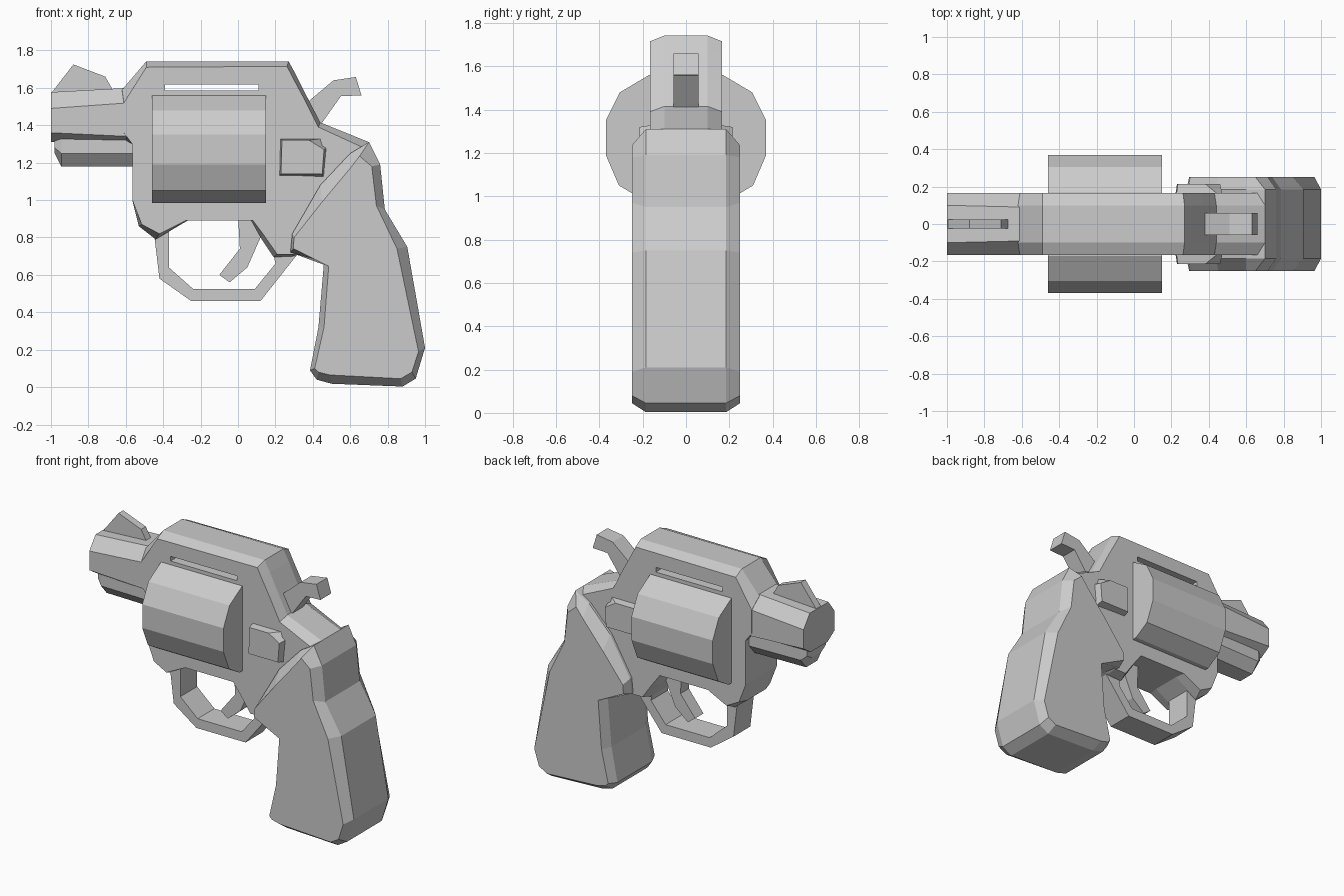
import bpy, bmesh
from mathutils import Vector


def loft(name, layers, axis='Y'):
    """Skin a stack of (depth, profile) layers; profiles are (x,z) for Y or (y,z) for X."""
    bm = bmesh.new()
    rings = []
    for d, prof in layers:
        rings.append([bm.verts.new((a, d, b) if axis == 'Y' else (d, a, b)) for a, b in prof])
    for r0, r1 in zip(rings, rings[1:]):
        n = len(r0)
        for i in range(n):
            j = (i + 1) % n
            bm.faces.new((r0[i], r0[j], r1[j], r1[i]))
    bm.faces.new(rings[0])
    bm.faces.new(rings[-1])
    bmesh.ops.recalc_face_normals(bm, faces=bm.faces)
    me = bpy.data.meshes.new(name)
    bm.to_mesh(me)
    bm.free()
    ob = bpy.data.objects.new(name, me)
    bpy.context.collection.objects.link(ob)
    return ob


def slab(name, core, half, skin=None, skin_half=None):
    """Side-view profile with thickness; optional smaller skin profile makes chamfers."""
    layers = [(-half, core), (half, core)]
    if skin:
        layers = [(-skin_half, skin)] + layers + [(skin_half, skin)]
    return loft(name, layers)


def mirrored(half_profile):
    """Close a right-hand half profile across y = 0."""
    return half_profile + [(-a, b) for a, b in reversed(half_profile)]


# Frame with chamfered top strap
frame_core = [(-.62, 1.59), (-.49, 1.742), (.27, 1.742), (.31, 1.67), (.37, 1.55),
              (.44, 1.415), (.70, 1.31), (.75, 1.20), (.60, .80), (.30, .70), (.19, .695),
              (.12, .80), (.07, .89), (-.27, .89), (-.44, .79), (-.53, .86),
              (-.565, 1.0), (-.565, 1.30), (-.62, 1.33)]
frame_skin = [(-.61, 1.52), (-.49, 1.71), (.262, 1.715), (.295, 1.65), (.36, 1.53),
              (.43, 1.39), (.67, 1.28), (.71, 1.19), (.58, .81), (.30, .71), (.21, .71),
              (.14, .81), (.08, .89), (-.28, .89), (-.42, .82), (-.515, .87),
              (-.565, 1.0), (-.565, 1.30), (-.61, 1.36)]
frame = slab("frame", frame_core, .10, frame_skin, .167)

# Slot between the top strap and the cylinder
cutter = slab("slot_cutter", [(-.39, 1.585), (.11, 1.585), (.11, 1.617), (-.39, 1.617)], .4)
cutter.hide_render = True
cutter.hide_set(True)
cut = frame.modifiers.new("slot", 'BOOLEAN')
cut.operation = 'DIFFERENCE'
cut.solver = 'EXACT'
cut.object = cutter

# Barrel and the rod shroud beneath it
muzzle = mirrored([(.10, 1.577), (.167, 1.49), (.167, 1.36), (.09, 1.31)])
breech = mirrored([(.09, 1.60), (.165, 1.52), (.165, 1.34), (.09, 1.30)])
loft("barrel", [(-1.0, muzzle), (-.58, breech)], 'X')
shroud_tip = mirrored([(.10, 1.34), (.10, 1.28), (.05, 1.25)])
shroud_front = mirrored([(.12, 1.34), (.12, 1.25), (.06, 1.18)])
shroud_back = mirrored([(.13, 1.34), (.13, 1.25), (.07, 1.18)])
loft("rod_shroud", [(-.98, shroud_tip), (-.945, shroud_front), (-.55, shroud_back)], 'X')

# Front sight
slab("front_sight", [(-1.0, 1.57), (-.88, 1.725), (-.71, 1.66), (-.67, 1.59)], .025)

# Cylinder
drum = mirrored([(.17, 1.56), (.305, 1.48), (.37, 1.35), (.37, 1.19), (.31, 1.05), (.20, .985)])
loft("cylinder", [(-.46, drum), (.15, drum)], 'X')

# Latch blocks on both sides
latch_base = [(.22, 1.13), (.46, 1.12), (.475, 1.28), (.46, 1.33), (.225, 1.33)]
latch_top = [(.23, 1.14), (.45, 1.14), (.46, 1.27), (.38, 1.32), (.235, 1.32)]
for side, s in (("front", -1), ("back", 1)):
    loft("latch_" + side, [(s * .15, latch_base), (s * .215, latch_top)])

# Hammer
slab("hammer", [(.34, 1.44), (.38, 1.53), (.51, 1.64), (.63, 1.658), (.66, 1.56),
                (.55, 1.555), (.44, 1.40)], .058)

# Grip with chamfered edges
grip_core = [(.28, .72), (.46, .67), (.43, .32), (.385, .09), (.42, .04), (.50, .018),
             (.88, .003), (.95, .045), (1.0, .21), (.905, .75), (.785, .95), (.76, 1.19),
             (.70, 1.31), (.60, 1.25), (.44, 1.08), (.29, .82)]
grip_skin = [(.295, .74), (.485, .645), (.46, .32), (.41, .10), (.43, .08), (.49, .065),
             (.87, .045), (.93, .08), (.965, .19), (.85, .74), (.74, .97), (.715, 1.18),
             (.65, 1.235), (.60, 1.17), (.45, .99), (.30, .80)]
slab("grip", grip_core, .185, grip_skin, .25)

# Trigger guard band
slab("trigger_guard", [(-.45, .83), (-.42, .58), (-.25, .46), (.12, .46), (.31, .70),
                       (.19, .71), (.20, .66), (.09, .525), (-.24, .525), (-.37, .64),
                       (-.37, .84)], .09)

# Trigger
slab("trigger", [(0, .92), (.01, .74), (-.10, .60), (-.045, .56), (.05, .64),
                 (.125, .81), (.10, .92)], .045)
